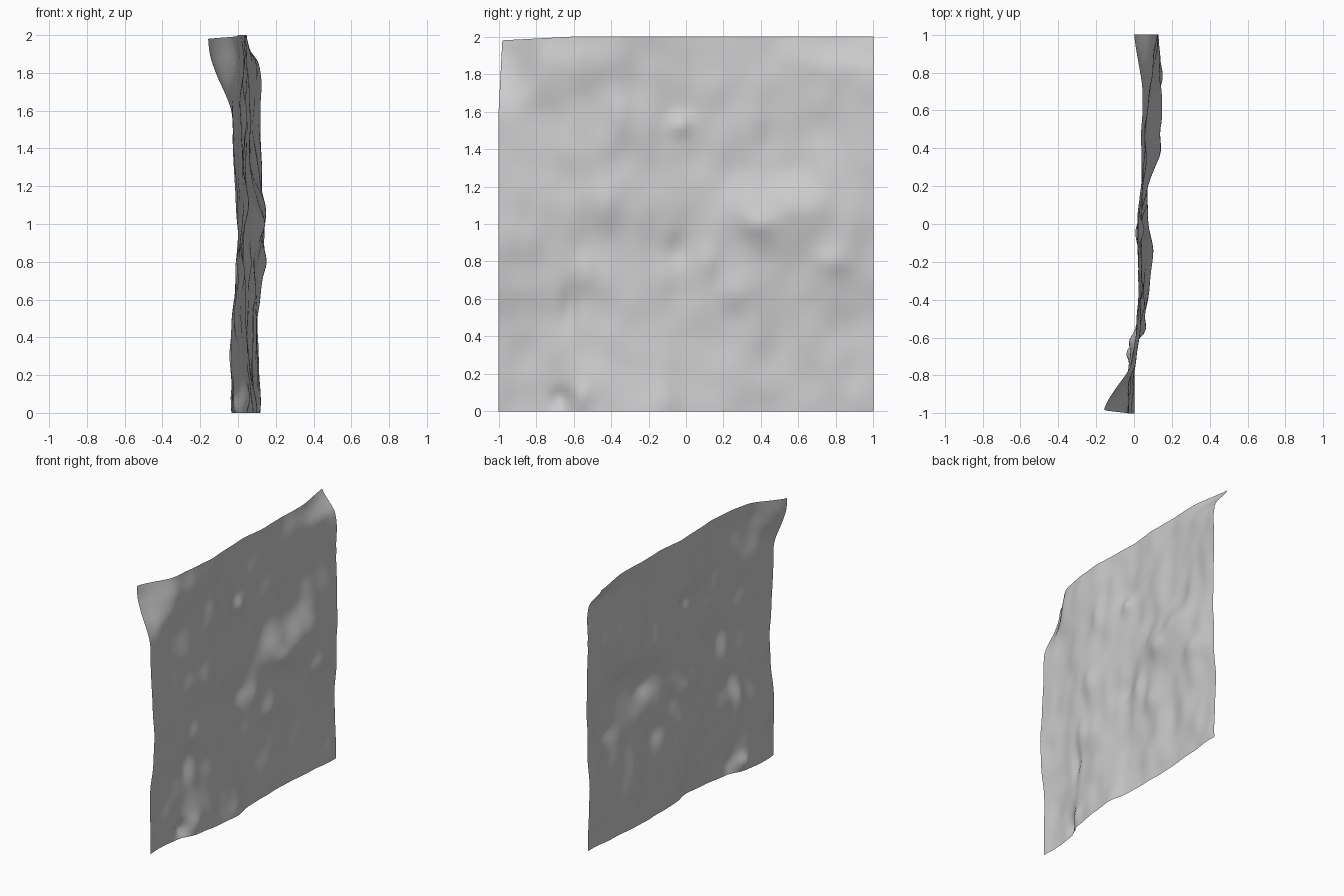
import bpy, bmesh, math
from mathutils import Vector, noise

# Broad relief of the rock sheet: depth x at heights ZS, spread evenly over y = -1..1
ZS = [0, .4, .8, 1.05, 1.3, 1.6, 1.85, 2]
RELIEF = [
    [-.03, -.02, .055, .085, .075, .07, .08, .10, .115],
    [-.035, -.02, .03, .045, .04, .065, .08, .095, .105],
    [0, -.005, .015, .03, .035, .075, .10, .13, .12],
    [-.01, 0, .035, .04, .035, .09, .14, .14, .13],
    [-.025, -.005, .035, .03, .03, .05, .06, .10, .12],
    [-.035, -.015, .02, .035, .025, .05, .065, .09, .12],
    [-.125, 0, .035, .03, .03, .045, .055, .085, .11],
    [-.16, -.02, .02, .03, .02, .04, .04, .04, 0],
]
# Local knobs, ridges and dents: y, z, y radius, z radius, height
BUMPS = [
    (-.03, 1.53, .07, .07, .03), (.25, .62, .10, .11, .025),
    (.78, .80, .10, .08, .02), (-.67, .07, .06, .07, -.04),
    (-.56, .08, .07, .09, .025), (-.62, .55, .06, .18, -.035),
    (-.44, 1.12, .08, .16, .02), (-.16, .05, .13, .22, .02),
    (.38, 1.0, .10, .08, .02), (-.05, .85, .08, .10, -.02),
    (-.36, 1.58, .08, .16, .02), (.12, .80, .06, .10, .015),
    (.75, 1.28, .10, .12, .015), (-.53, .75, .07, .12, .015),
]
N = 72


def spline(vals, t):
    i = min(int(t), len(vals) - 2)
    f = t - i
    a, b, c, d = (vals[min(max(i + k, 0), len(vals) - 1)] for k in (-1, 0, 1, 2))
    return b + .5 * f * (c - a + f * (2*a - 5*b + 4*c - d + f * (3*(b - c) + d - a)))


def depth(y, z):
    k = max(i for i in range(len(ZS) - 1) if ZS[i] <= z)
    t = k + (z - ZS[k]) / (ZS[k + 1] - ZS[k])
    x = spline([spline(row, (y + 1) * 4) for row in RELIEF], t)
    for by, bz, ry, rz, h in BUMPS:
        x += h * math.exp(-1.5 * (((y - by) / ry)**2 + ((z - bz) / rz)**2))
    # Fine roughness, weaker towards the borders
    edge = min(1, .5 + 5 * min(1 - abs(y), z, 2 - z))
    x += edge * (.012 * noise.noise(Vector((y * 4, z * 3, 1.7)))
                 + .014 * noise.noise(Vector((y * 7, z * 5, 5.1))))
    return min(max(x, -.16), .155)


# Single-sided rock sheet
bm = bmesh.new()
rows = []
for j in range(N + 1):
    row = []
    for i in range(N + 1):
        y, z = -1 + 2 * i / N, 2 * j / N
        x = depth(y, z)
        # The folded top corner is pulled slightly inwards
        pull = .02 * max(0, -y - .6) / .4 * max(0, z - 1.6) / .4
        row.append(bm.verts.new((x, y + pull, z - pull)))
    rows.append(row)
for j in range(N):
    for i in range(N):
        bm.faces.new((rows[j][i], rows[j][i+1], rows[j+1][i+1], rows[j+1][i]))
for f in bm.faces:
    f.smooth = True
mesh = bpy.data.meshes.new("rock_wall")
bm.to_mesh(mesh)
bm.free()
wall = bpy.data.objects.new("rock_wall", mesh)
bpy.context.collection.objects.link(wall)
